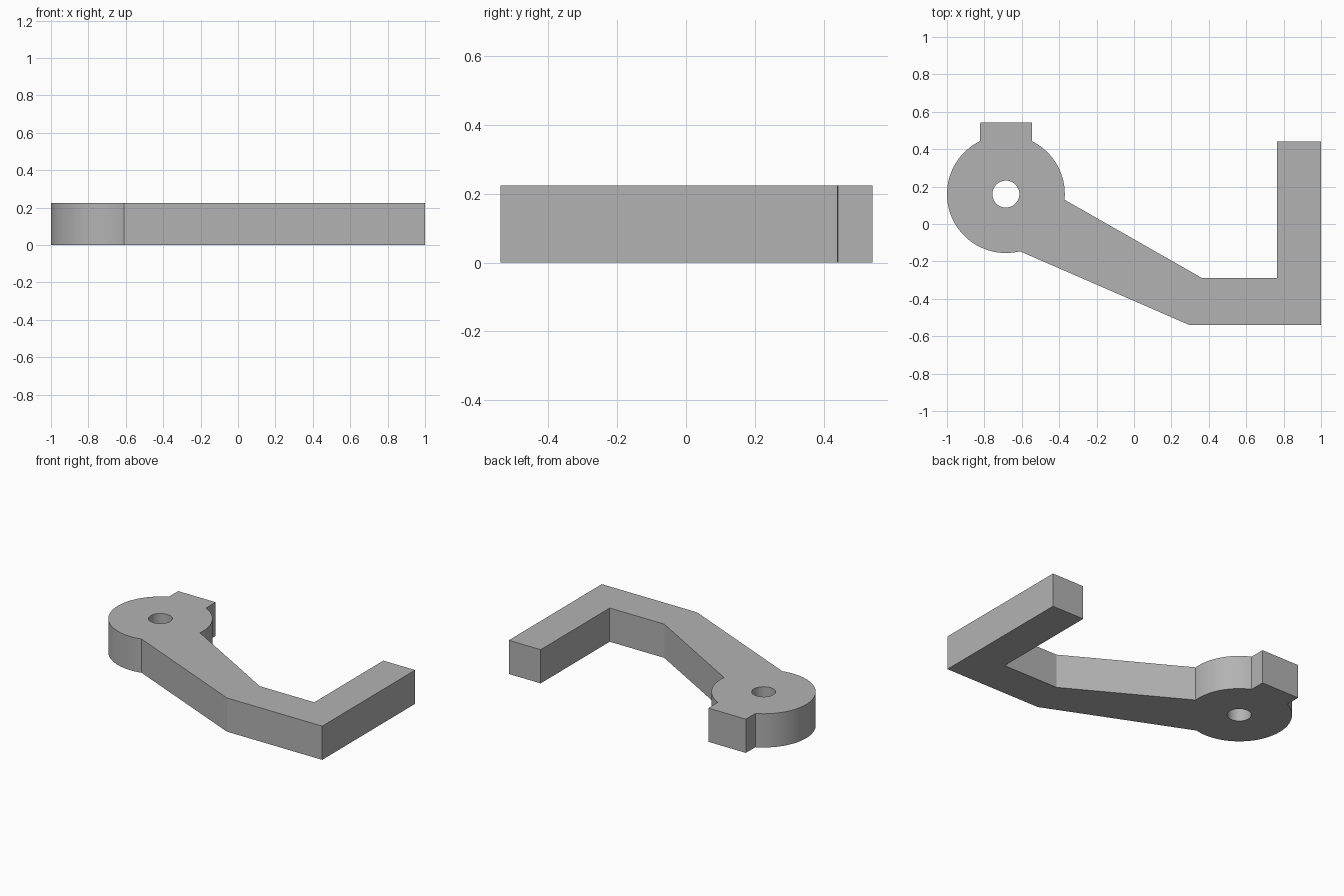
import bpy, bmesh, math

if "Cube" in bpy.data.objects:
    bpy.data.objects.remove(bpy.data.objects["Cube"])

HEIGHT = 0.225
CX, CY, RADIUS, HOLE = -0.685, 0.16, 0.315, 0.072


def arc(radius, start, end, steps):
    """Points on an arc about the pivot centre, angles in degrees."""
    pts = []
    for i in range(steps + 1):
        a = math.radians(start + (end - start) * i / steps)
        pts.append((CX + radius * math.cos(a), CY + radius * math.sin(a)))
    return pts


def add_loop(bm, pts):
    verts = [bm.verts.new((x, y, 0)) for x, y in pts]
    return [bm.edges.new((v, verts[(i + 1) % len(verts)])) for i, v in enumerate(verts)]


# Outline: round pivot end, square tab, slanted arm, foot and upright hook
outline = (
    arc(RADIUS, -5.5, 63.6, 24)
    + [(-0.545, 0.543), (-0.822, 0.543)]
    + arc(RADIUS, 115.9, 283.8, 56)
    + [(0.296, -0.54), (1.0, -0.54), (1.0, 0.44), (0.765, 0.44),
       (0.765, -0.288), (0.362, -0.288)]
)
hole = arc(HOLE, 0, 360, 48)[:-1]

# Fill the outline around the pivot hole and extrude it to full height
bm = bmesh.new()
edges = add_loop(bm, outline) + add_loop(bm, hole)
bmesh.ops.triangle_fill(bm, edges=edges, use_beauty=True)
result = bmesh.ops.extrude_face_region(bm, geom=bm.faces[:], use_keep_orig=True)
top = [g for g in result["geom"] if isinstance(g, bmesh.types.BMVert)]
bmesh.ops.translate(bm, verts=top, vec=(0, 0, HEIGHT))
bmesh.ops.recalc_face_normals(bm, faces=bm.faces[:])

mesh = bpy.data.meshes.new("hook_lever")
bm.to_mesh(mesh)
bm.free()
lever = bpy.data.objects.new("hook_lever", mesh)
bpy.context.collection.objects.link(lever)

# Plain grey finish
grey = bpy.data.materials.new("grey")
grey.diffuse_color = (0.45, 0.45, 0.45, 1)
grey.use_nodes = True
grey.node_tree.nodes["Principled BSDF"].inputs["Base Color"].default_value = grey.diffuse_color
mesh.materials.append(grey)

# Smooth round walls, sharp corners
bpy.context.view_layer.objects.active = lever
lever.select_set(True)
bpy.ops.object.shade_smooth_by_angle(angle=math.radians(20))
